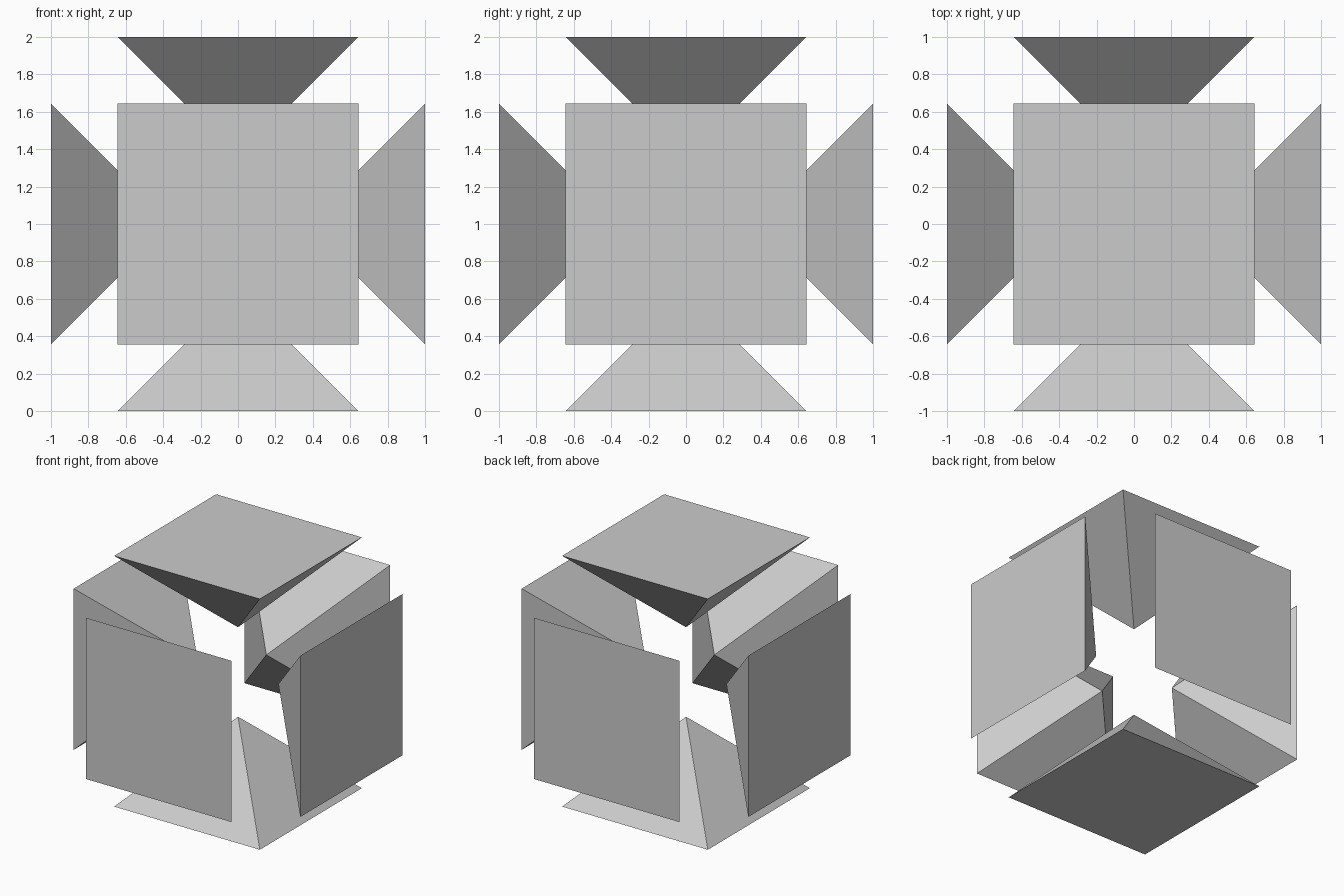
import bpy, math
from mathutils import Matrix, Vector

if "Cube" in bpy.data.objects:
    bpy.data.objects.remove(bpy.data.objects["Cube"])

HALF = 0.643    # half the base edge, also the pyramid height
CENTRE = Vector((0, 0, 1))


def pyramid(name, direction):
    # square pyramid, base on the outer cube face, apex pointing at the centre
    bpy.ops.mesh.primitive_cone_add(vertices=4, radius1=HALF * math.sqrt(2),
                                    radius2=0, depth=HALF)
    ob = bpy.context.object
    ob.name = name
    d = Vector(direction)
    turn = (-d).to_track_quat('Z', 'Y').to_matrix().to_4x4()
    # quarter turns keep the base edges parallel to the axes
    ob.data.transform(turn @ Matrix.Rotation(math.radians(45), 4, 'Z'))
    ob.location = CENTRE + d * (1 - HALF / 2)


for name, direction in {
    "top_pyramid": (0, 0, 1), "bottom_pyramid": (0, 0, -1),
    "right_pyramid": (1, 0, 0), "left_pyramid": (-1, 0, 0),
    "back_pyramid": (0, 1, 0), "front_pyramid": (0, -1, 0),
}.items():
    pyramid(name, direction)
